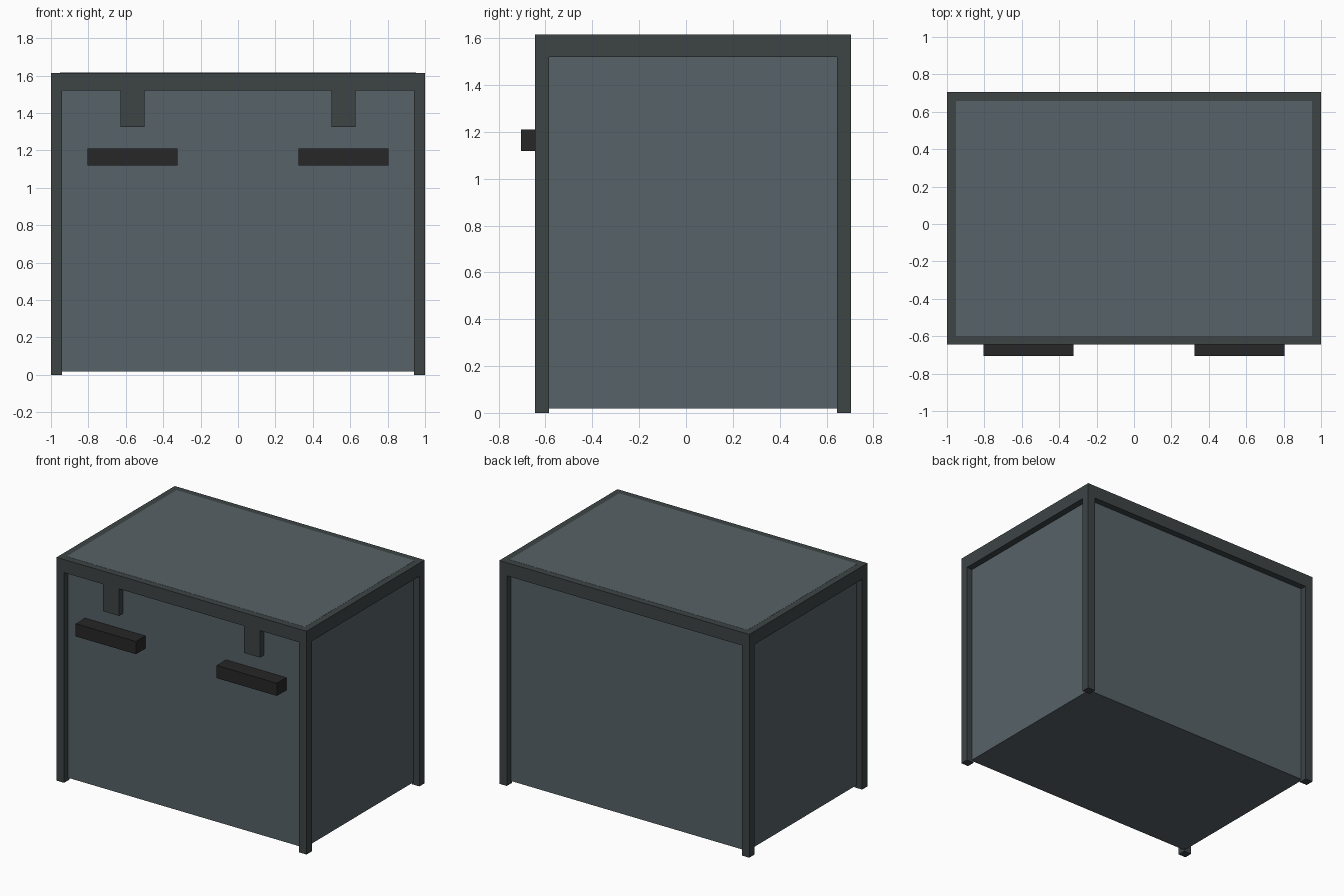
import bpy

if "Cube" in bpy.data.objects:
    bpy.data.objects.remove(bpy.data.objects["Cube"])


def material(name, rgb):
    m = bpy.data.materials.new(name)
    m.diffuse_color = (*rgb, 1)
    m.use_nodes = True
    m.node_tree.nodes["Principled BSDF"].inputs["Base Color"].default_value = m.diffuse_color
    return m


panel_mat = material("panel_grey", (0.095, 0.122, 0.136))
frame_mat = material("frame_grey", (0.047, 0.058, 0.060))
handle_mat = material("handle_black", (0.020, 0.020, 0.021))


def box(name, x, y, z, mat):
    """Box from (min, max) ranges on each axis."""
    centre = [(a + b) / 2 for a, b in (x, y, z)]
    bpy.ops.mesh.primitive_cube_add(size=1, location=centre)
    ob = bpy.context.object
    ob.name = name
    ob.scale = [b - a for a, b in (x, y, z)]
    bpy.ops.object.transform_apply(location=False, rotation=False, scale=True)
    ob.data.materials.append(mat)
    return ob


FRONT, BACK, TOP = -0.645, 0.705, 1.615
POST, RECESS = 0.06, 0.047

# Recessed panel body, a hair above the rim so its top face shows cleanly
box("cabinet_body", (-1 + RECESS, 1 - RECESS), (FRONT + RECESS, BACK - RECESS),
    (0.018, TOP + 0.001), panel_mat)

# Top rim
box("top_rim", (-1, 1), (FRONT, BACK), (1.52, TOP), frame_mat)

for side, s in (("left", -1), ("right", 1)):
    def span(a, b):
        return tuple(sorted((s * a, s * b)))

    # Corner posts
    for end, y in (("front", (FRONT, FRONT + POST)), ("back", (BACK - POST, BACK))):
        box(f"{end}_{side}_post", span(1 - POST, 1), y, (0, 1.52), frame_mat)

    # Hanging tab below the front rim
    box(f"{side}_tab", span(0.50, 0.627), (FRONT, FRONT + RECESS), (1.325, 1.52), frame_mat)

    # Handle bar
    box(f"{side}_handle", span(0.323, 0.805), (-0.705, FRONT + RECESS), (1.118, 1.21), handle_mat)
